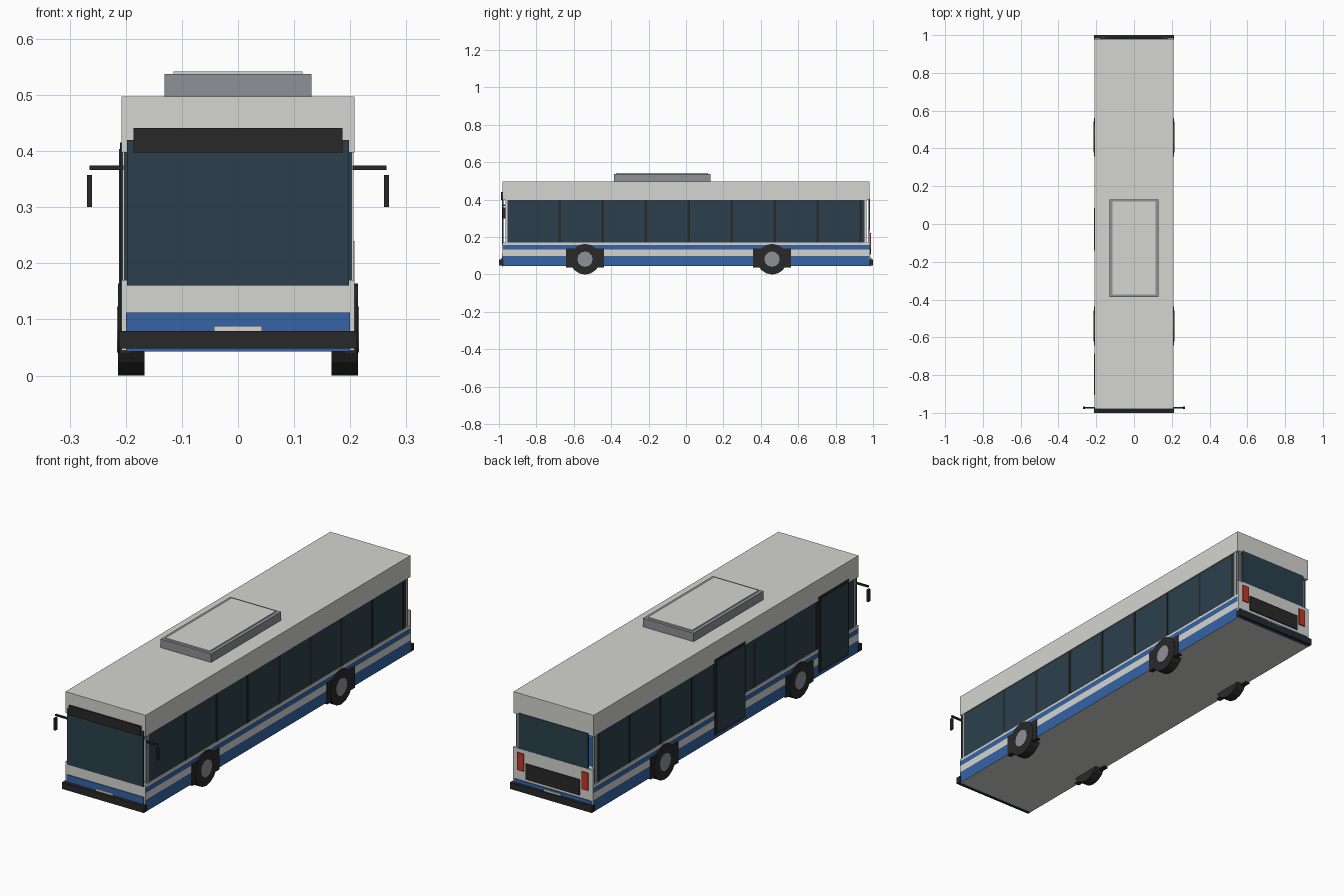
import bpy, bmesh, math
from mathutils import Vector

if "Cube" in bpy.data.objects:
    bpy.data.objects.remove(bpy.data.objects["Cube"])


def mat(name, rgb):
    m = bpy.data.materials.new(name)
    m.diffuse_color = (*rgb, 1)
    m.use_nodes = True
    m.node_tree.nodes["Principled BSDF"].inputs["Base Color"].default_value = m.diffuse_color
    return m


WHITE = mat("body_white", (0.66, 0.67, 0.63))
BLUE = mat("stripe_blue", (0.035, 0.125, 0.38))
GLASS = mat("dark_glass", (0.024, 0.051, 0.073))
BLACK = mat("trim_black", (0.022, 0.022, 0.022))
GREY = mat("unit_grey", (0.28, 0.285, 0.31))
RED = mat("lamp_red", (0.55, 0.04, 0.025))


def finish(name, bm, *mats):
    me = bpy.data.meshes.new(name)
    bm.to_mesh(me)
    bm.free()
    for m in mats:
        me.materials.append(m)
    ob = bpy.data.objects.new(name, me)
    bpy.context.collection.objects.link(ob)
    return ob


def box_bm(x, y, z):
    """Box mesh from (min, max) ranges."""
    bm = bmesh.new()
    bmesh.ops.create_cube(bm, size=1)
    for v in bm.verts:
        v.co = Vector([(r[0] + r[1]) / 2 + c * (r[1] - r[0])
                       for r, c in zip((x, y, z), v.co)])
    return bm


def box(name, x, y, z, m):
    return finish(name, box_bm(x, y, z), m)


def pair(name, x, y, z, m):
    """Matching boxes on the right and left sides."""
    box(name + "_right", x, y, z, m)
    box(name + "_left", (-x[1], -x[0]), y, z, m)


def cylinder(name, x, y, z, r, n, m):
    bm = bmesh.new()
    bmesh.ops.create_cone(bm, cap_ends=True, segments=n, radius1=r, radius2=r,
                          depth=abs(x[1] - x[0]))
    for v in bm.verts:
        v.co = Vector((v.co.z + (x[0] + x[1]) / 2, v.co.x + y, v.co.y + z))
    finish(name, bm, m)


W, L = 0.208, 0.98

# Lower hull, cut at the stripe heights; only the long sides carry blue
bm = box_bm((-W, W), (-L, L), (0.045, 0.17))
for h in (0.10, 0.133, 0.158):
    bmesh.ops.bisect_plane(bm, geom=bm.verts[:] + bm.edges[:] + bm.faces[:],
                           plane_co=(0, 0, h), plane_no=(0, 0, 1))
bm.normal_update()
for f in bm.faces:
    h = f.calc_center_median().z
    if abs(f.normal.x) > 0.9 and (h < 0.10 or 0.133 < h < 0.158):
        f.material_index = 1
finish("lower_hull", bm, WHITE, BLUE)

# Roof and its equipment unit
box("roof", (-W, W), (-L, L), (0.397, 0.497), WHITE)
box("roof_unit", (-0.131, 0.131), (-0.386, 0.131), (0.497, 0.537), GREY)
box("roof_unit_lid", (-0.115, 0.115), (-0.373, 0.118), (0.537, 0.542), WHITE)

# Side glazing with window pillars and corner posts
pair("side_glass", (0.197, 0.203), (-0.965, 0.965), (0.17, 0.397), GLASS)
for i in range(8):
    y = -0.675 + 0.23 * i
    pair(f"window_pillar_{i}", (0.198, 0.2045), (y - 0.007, y + 0.007), (0.17, 0.397), BLACK)
for s, end in ((-1, "front"), (1, "rear")):
    y = sorted((s * 0.955, s * 0.964))
    pair(end + "_corner_post", (0.190, 0.206), y, (0.17, 0.397), WHITE)

# Front face
box("windscreen", (-0.198, 0.198), (-0.984, -0.977), (0.16, 0.42), GLASS)
box("destination_sign", (-0.186, 0.186), (-0.989, -0.979), (0.397, 0.441), BLACK)
box("front_stripe", (-0.2, 0.2), (-0.984, -0.979), (0.043, 0.112), BLUE)
box("front_bumper", (-0.212, 0.212), (-1.0, -0.975), (0.048, 0.079), BLACK)
box("front_plate", (-0.043, 0.043), (-0.988, -0.98), (0.066, 0.088), WHITE)

# Rear face
box("rear_panel", (-W, W), (0.974, 0.984), (0.045, 0.24), WHITE)
box("rear_window", (-0.18, 0.18), (0.975, 0.983), (0.235, 0.405), GLASS)
box("rear_grille", (-0.14, 0.14), (0.983, 0.989), (0.107, 0.18), BLACK)
pair("tail_lamp", (0.15, 0.184), (0.983, 0.989), (0.14, 0.222), RED)
box("rear_stripe", (-0.2, 0.2), (0.983, 0.987), (0.043, 0.095), BLUE)
box("rear_plate", (-0.043, 0.043), (0.985, 0.991), (0.066, 0.088), WHITE)
box("rear_bumper", (-0.212, 0.212), (0.978, 1.0), (0.048, 0.079), BLACK)

# Passenger doors on the left side: dark frame with a glass leaf
for name, y0, y1 in (("front_door", -0.905, -0.685), ("middle_door", -0.14, 0.085)):
    box(name + "_frame", (-0.2105, -0.196), (y0, y1), (0.06, 0.415), BLACK)
    box(name + "_glass", (-0.2125, -0.205), (y0 + 0.01, y1 - 0.01), (0.072, 0.404), GLASS)

# Wheels with square arch surrounds
for axle, y in (("front", -0.54), ("rear", 0.46)):
    pair(axle + "_arch", (0.19, 0.2115), (y - 0.102, y + 0.102), (0.038, 0.138), BLACK)
    for s, side in ((1, "right"), (-1, "left")):
        cylinder(f"{axle}_tyre_{side}", (s * 0.167, s * 0.2135), y, 0.082, 0.082, 16, BLACK)
        cylinder(f"{axle}_hub_{side}", (s * 0.2, s * 0.2155), y, 0.082, 0.041, 12, GREY)

# Mirrors
pair("mirror_arm", (0.204, 0.265), (-0.976, -0.968), (0.366, 0.374), BLACK)
pair("mirror_head", (0.260, 0.269), (-0.980, -0.966), (0.300, 0.357), BLACK)

# Seat rows glimpsed through the corner gaps
for i in range(7):
    y = -0.6 + 0.23 * i
    pair(f"seat_{i}", (0.06, 0.18), (y - 0.05, y + 0.05), (0.17, 0.22), BLUE)
    pair(f"seat_back_{i}", (0.06, 0.18), (y + 0.03, y + 0.05), (0.22, 0.30), BLUE)
